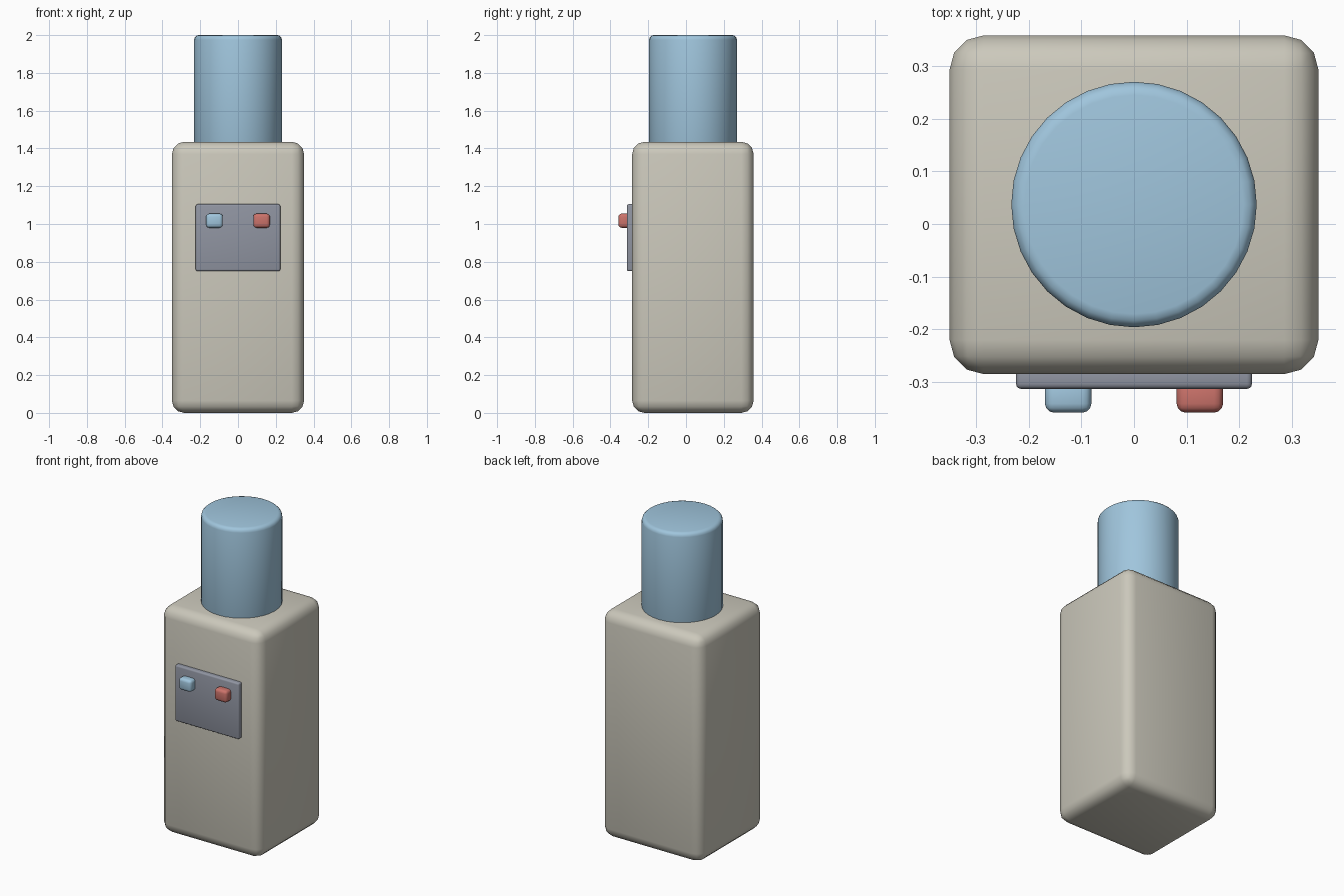
import bpy
import math

if "Cube" in bpy.data.objects:
    bpy.data.objects.remove(bpy.data.objects["Cube"])


def material(name, rgb):
    m = bpy.data.materials.new(name)
    m.diffuse_color = (*rgb, 1)
    m.use_nodes = True
    m.node_tree.nodes["Principled BSDF"].inputs["Base Color"].default_value = m.diffuse_color
    return m


BEIGE = material("warm_beige", (0.60, 0.58, 0.50))
BLUE = material("water_blue", (0.35, 0.56, 0.72))
GREY = material("slate_grey", (0.28, 0.30, 0.36))
RED = material("hot_red", (0.60, 0.17, 0.145))


def finish(obj, name, mat, bevel, segments):
    """Name, colour, round and smooth a part."""
    obj.name = name
    obj.data.materials.append(mat)
    mod = obj.modifiers.new("rounding", 'BEVEL')
    mod.width = bevel
    mod.segments = segments
    mod.limit_method = 'ANGLE'
    mod.angle_limit = math.radians(40)
    bpy.ops.object.modifier_apply(modifier=mod.name)
    bpy.ops.object.shade_smooth_by_angle(angle=math.radians(35))
    return obj


def box(name, x, y, z, mat, bevel, segments=3):
    """Rounded box from (min, max) extents on each axis."""
    centre = [(a + b) / 2 for a, b in (x, y, z)]
    bpy.ops.mesh.primitive_cube_add(size=1, location=centre)
    obj = bpy.context.object
    obj.scale = [b - a for a, b in (x, y, z)]
    bpy.ops.object.transform_apply(location=False, rotation=False, scale=True)
    return finish(obj, name, mat, bevel, segments)


# Cabinet
box("cabinet", (-0.35, 0.35), (-0.285, 0.358), (0, 1.435), BEIGE, 0.065)

# Water bottle, sunk slightly into the cabinet top
bottom, top = 1.40, 2.0
bpy.ops.mesh.primitive_cylinder_add(vertices=32, radius=0.233, depth=top - bottom,
                                    location=(0, 0.037, (bottom + top) / 2))
finish(bpy.context.object, "water_bottle", BLUE, 0.025, 3)

# Control panel
box("control_panel", (-0.224, 0.224), (-0.313, -0.27), (0.75, 1.105), GREY, 0.01)

# Cold and hot buttons
for name, x, mat in (("cold_button", -0.125, BLUE), ("hot_button", 0.125, RED)):
    box(name, (x - 0.044, x + 0.044), (-0.358, -0.295), (0.98, 1.055), mat, 0.017)
